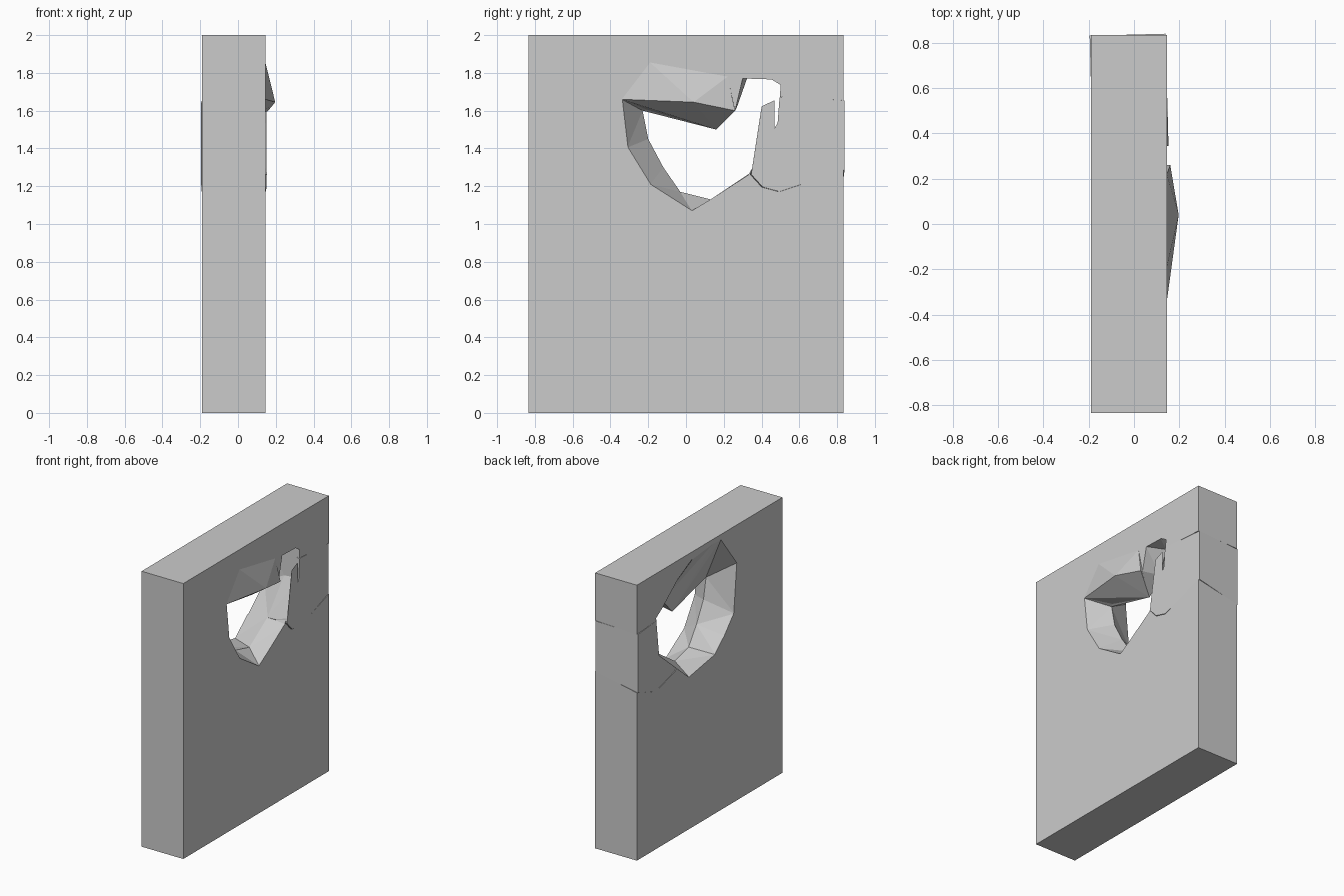
import bpy, bmesh, math, random
from mathutils import Vector, Matrix

if "Cube" in bpy.data.objects:
    bpy.data.objects.remove(bpy.data.objects["Cube"])

random.seed(4)
X0, X1, HY, H = -0.19, 0.145, 0.835, 2.0


def add_object(name, bm):
    bmesh.ops.recalc_face_normals(bm, faces=bm.faces)
    me = bpy.data.meshes.new(name)
    bm.to_mesh(me)
    bm.free()
    ob = bpy.data.objects.new(name, me)
    bpy.context.collection.objects.link(ob)
    return ob


# Jagged hole cutter: lofted from front rim through a waist to the back rim
front = [(-.34, 1.66), (-.31, 1.405), (-.19, 1.21), (.03, 1.07), (.13, 1.13), (.33, 1.26),
         (.485, 1.535), (.50, 1.735), (.45, 1.765), (.30, 1.77), (.26, 1.60), (.04, 1.645)]
waist = [(-.23, 1.60), (-.20, 1.45), (-.12, 1.30), (-.03, 1.17), (.13, 1.13), (.34, 1.27),
         (.53, 1.50), (.55, 1.76), (.47, 1.82), (.33, 1.79), (.27, 1.62), (.16, 1.50)]
back = [(-.313, 1.727), (-.278, 1.37), (-.17, 1.25), (-.06, 1.155), (.24, 1.104), (.58, 1.39),
        (.615, 1.675), (.545, 1.72), (.36, 1.867), (.20, 1.95), (-.05, 1.975), (-.127, 1.97)]
bm = bmesh.new()
rings = [[bm.verts.new((x, y, z)) for y, z in ring]
         for x, ring in ((X1 + .004, front), (0.0, waist), (X0 - .004, back))]
n = len(front)
for a, b in zip(rings, rings[1:]):
    for i in range(n):
        j = (i + 1) % n
        bm.faces.new((a[i], a[j], b[j], b[i]))
bm.faces.new(rings[0])
bm.faces.new(rings[-1])
bmesh.ops.triangulate(bm, faces=bm.faces)
cutter = add_object("hole_cutter", bm)
cutter.hide_render = True
cutter.hide_viewport = True
cutter.display_type = 'WIRE'

# Wall fragments: cells of a box split halfway between neighbouring seeds
seeds_yz = [(-.7, 1.88), (-.37, 1.82), (.05, 1.93), (.38, 1.92), (.65, 1.9), (-.67, 1.5),
            (-.35, 1.55), (-.68, 1.14), (-.4, 1.32), (-.37, 1.0), (-.1, 1.1), (-.72, .75),
            (.16, 1.0), (.48, .9), (.62, 1.42), (.76, 1.0), (-.25, .5), (-.72, .47),
            (.17, .5), (.6, .6), (.76, .55), (-.6, .25), (-.74, .03), (-.3, .15),
            (-.07, .0), (.13, .15), (.52, .2), (.77, .15), (.1, 1.5)]
seeds = [Vector((random.uniform(-.06, .06), y, z)) for y, z in seeds_yz]
loose = seeds_yz.index((.62, 1.42))

for k, s in enumerate(seeds):
    bm = bmesh.new()
    box = Matrix.Translation(((X0 + X1) / 2, 0, H / 2)) @ Matrix.Diagonal((X1 - X0, 2 * HY, H, 1))
    bmesh.ops.create_cube(bm, size=1, matrix=box)
    for other in seeds:
        if other is s:
            continue
        cut = bmesh.ops.bisect_plane(bm, geom=bm.verts[:] + bm.edges[:] + bm.faces[:],
                                     plane_co=(s + other) / 2, plane_no=other - s,
                                     clear_outer=True)
        edges = [e for e in cut["geom_cut"] if isinstance(e, bmesh.types.BMEdge)]
        if len(edges) > 2:
            bmesh.ops.edgeloop_fill(bm, edges=edges)
    if k == loose:  # one fragment is knocked slightly askew
        bmesh.ops.rotate(bm, verts=bm.verts, cent=s, matrix=Matrix.Rotation(math.radians(1.5), 3, 'Z'))
    piece = add_object(f"wall_fragment_{k:02d}", bm)
    mod = piece.modifiers.new("hole", 'BOOLEAN')
    mod.operation = 'DIFFERENCE'
    mod.solver = 'EXACT'
    mod.object = cutter

# Tilted fragment hanging out over the top of the hole
bm = bmesh.new()
for p in [(X1, -.34, 1.66), (X1, -.19, 1.855), (X1, .22, 1.78), (.16, .26, 1.60), (.197, .04, 1.645),
          (0, -.23, 1.61), (0, .16, 1.50), (0, .26, 1.61), (.05, -.15, 1.8), (.05, .2, 1.76)]:
    bm.verts.new(p)
bmesh.ops.convex_hull(bm, input=bm.verts)
add_object("tilted_fragment", bm)
